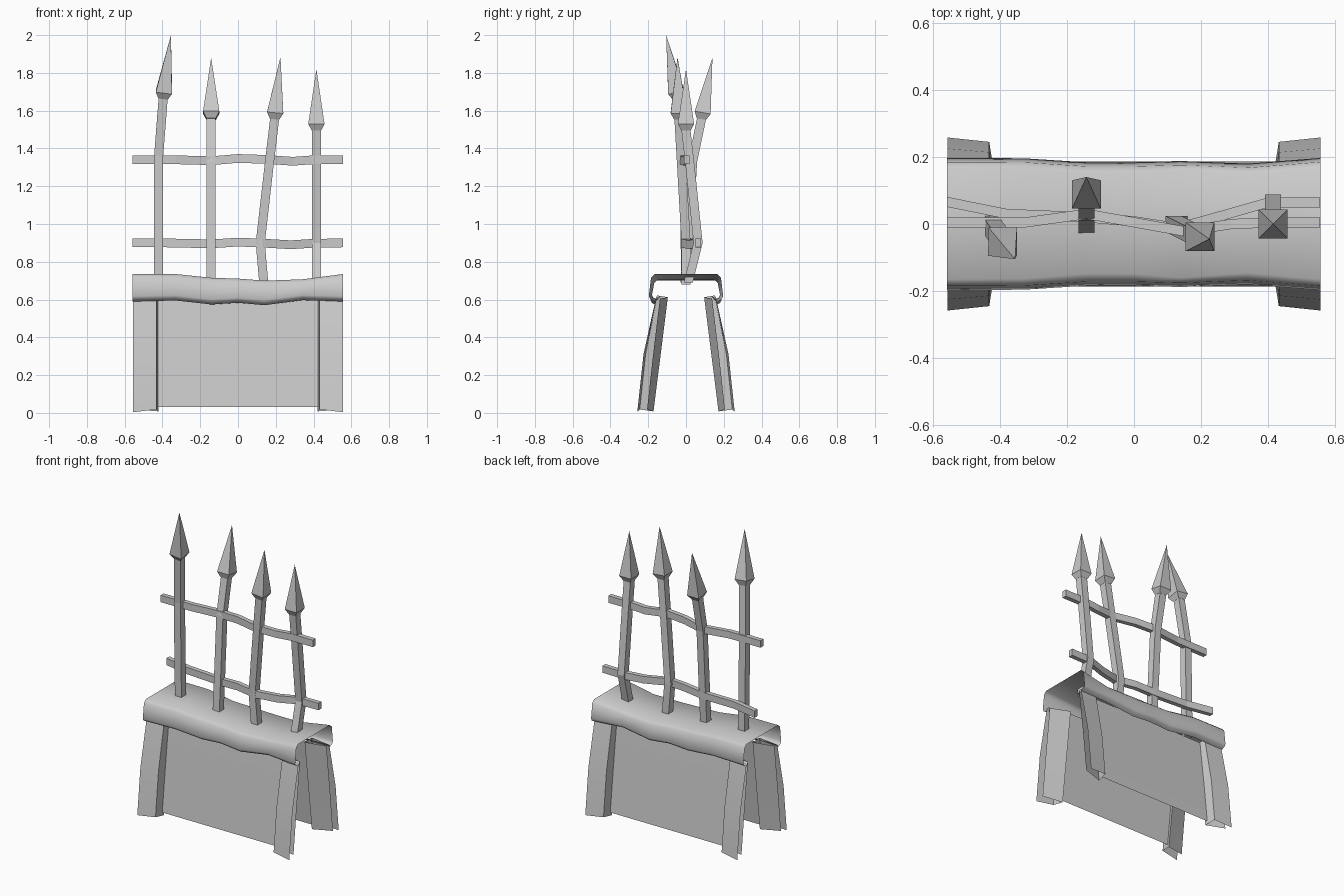
import bpy, bmesh
from mathutils import Vector

if "Cube" in bpy.data.objects:
    bpy.data.objects.remove(bpy.data.objects["Cube"])


def make(name, rings, closed=False, caps=False, smooth=None):
    """Loft a surface through rings with equal point counts."""
    bm = bmesh.new()
    vs = [[bm.verts.new(p) for p in r] for r in rings]
    n = len(rings[0])
    for a, b in zip(vs, vs[1:]):
        for i in range(n if closed else n - 1):
            j = (i + 1) % n
            bm.faces.new((a[i], a[j], b[j], b[i]))
    if caps:
        bm.faces.new(vs[0])
        bm.faces.new(vs[-1])
    bmesh.ops.recalc_face_normals(bm, faces=bm.faces)
    me = bpy.data.meshes.new(name)
    bm.to_mesh(me)
    bm.free()
    ob = bpy.data.objects.new(name, me)
    bpy.context.collection.objects.link(ob)
    if smooth:
        bpy.ops.object.select_all(action='DESELECT')
        ob.select_set(True)
        bpy.context.view_layer.objects.active = ob
        bpy.ops.object.shade_smooth_by_angle(angle=smooth)
    return ob


CORNERS = ((-1, -1), (1, -1), (1, 1), (-1, 1))


def tilted_square(c, half, d):
    q = Vector((0, 0, 1)).rotation_difference(d)
    return [c + q @ Vector((sx * half, sy * half, 0)) for sx, sy in CORNERS]


# Worn coping: an open shell draped over both walls
# x, top z, lower lip z, half width of top, half width of sides
stations = [(-.558, .735, .590, .165, .197), (-.33, .735, .595, .163, .196),
            (-.14, .715, .574, .148, .184), (0, .711, .583, .148, .184),
            (.14, .700, .570, .160, .188), (.34, .707, .597, .146, .180),
            (.556, .735, .590, .165, .197)]
rings = []
for x, top, low, wt, ws in stations:
    half = [(wt, top), (ws - .012, top - .018), (ws, low + .027),
            (ws - .008, low + .012), (ws - .032, low), (ws - .05, low + .022)]
    rings.append([(x, -y, z) for y, z in reversed(half)] + [(x, y, z) for y, z in half])
make("coping", rings, smooth=0.8)

# Leaning wall panels, front and back, set well behind the pillar faces
for sy, side in ((-1, "front"), (1, "back")):
    make(side + "_wall", [[(x, sy * y, z) for y, z in ((.118, .61), (.155, .31), (.187, .03))]
                          for x in (-.423, .423)], smooth=0.6)
    # Hollow corner pillars: flared outer face, return, and inner face
    for sx, end in ((-1, "left"), (1, "right")):
        edges = [(.556, ((.160, .605), (.225, .31), (.258, .004))),
                 (.432, ((.152, .622), (.214, .31), (.245, .018))),
                 (.420, ((.096, .612), (.134, .31), (.172, .008))),
                 (.550, ((.138, .605), (.174, .31), (.206, .018)))]
        make(side + "_pillar_" + end,
             [[(sx * x, sy * y, z) for y, z in pts] for x, pts in edges], smooth=0.6)

# Bent iron spears: shaft points, then head base, then tip
spears = [
    [(-.42, 0, .70), (-.42, -.005, .92), (-.42, -.012, 1.36), (-.392, -.052, 1.70), (-.355, -.105, 2.0)],
    [(-.142, -.005, .69), (-.142, .01, .92), (-.142, .035, 1.33), (-.142, .088, 1.59), (-.142, .14, 1.88)],
    [(.137, 0, .68), (.118, 0, .90), (.168, -.025, 1.34), (.197, -.038, 1.59), (.225, -.045, 1.885)],
    [(.415, .012, .69), (.415, .064, .90), (.415, .022, 1.30), (.415, 0, 1.53), (.415, 0, 1.82)],
]
for i, pts in enumerate(spears, 1):
    p = [Vector(v) for v in pts]
    d = (p[4] - p[3]).normalized()
    neck = p[3] - d * .035
    shaft = [[q + Vector((sx * .024, sy * .024, 0)) for sx, sy in CORNERS] for q in p[:3]]
    shaft.append(tilted_square(neck, .024, d))
    make(f"spear_shaft_{i}", shaft, closed=True, caps=True)
    # Four-sided arrow head with a short tapered collar
    head = bpy.data.meshes.new(f"spear_head_{i}")
    bm = bmesh.new()
    low = [bm.verts.new(v) for v in tilted_square(neck, .025, d)]
    mid = [bm.verts.new(v) for v in tilted_square(p[3], .043, d)]
    tip = bm.verts.new(p[4])
    for a in range(4):
        b = (a + 1) % 4
        bm.faces.new((low[a], low[b], mid[b], mid[a]))
        bm.faces.new((mid[a], mid[b], tip))
    bm.faces.new(low[::-1])
    bm.to_mesh(head)
    bm.free()
    bpy.context.collection.objects.link(bpy.data.objects.new(f"spear_head_{i}", head))

# Warped cross rails weaving between the spears
rails = {
    "lower_rail": [(-.558, .066, .90), (-.38, .03, .90), (-.142, .02, .895), (0, .008, .904),
                   (.13, -.012, .899), (.28, .03, .89), (.40, .064, .898), (.555, .064, .90)],
    "upper_rail": [(-.558, .004, 1.34), (-.33, .004, 1.34), (-.142, .03, 1.335), (0, .005, 1.347),
                   (.15, -.022, 1.342), (.29, 0, 1.332), (.40, .004, 1.34), (.555, .004, 1.34)],
}
for name, path in rails.items():
    make(name, [[(x, y + sy * .015, z + sz * .023) for sy, sz in CORNERS] for x, y, z in path],
         closed=True, caps=True)
